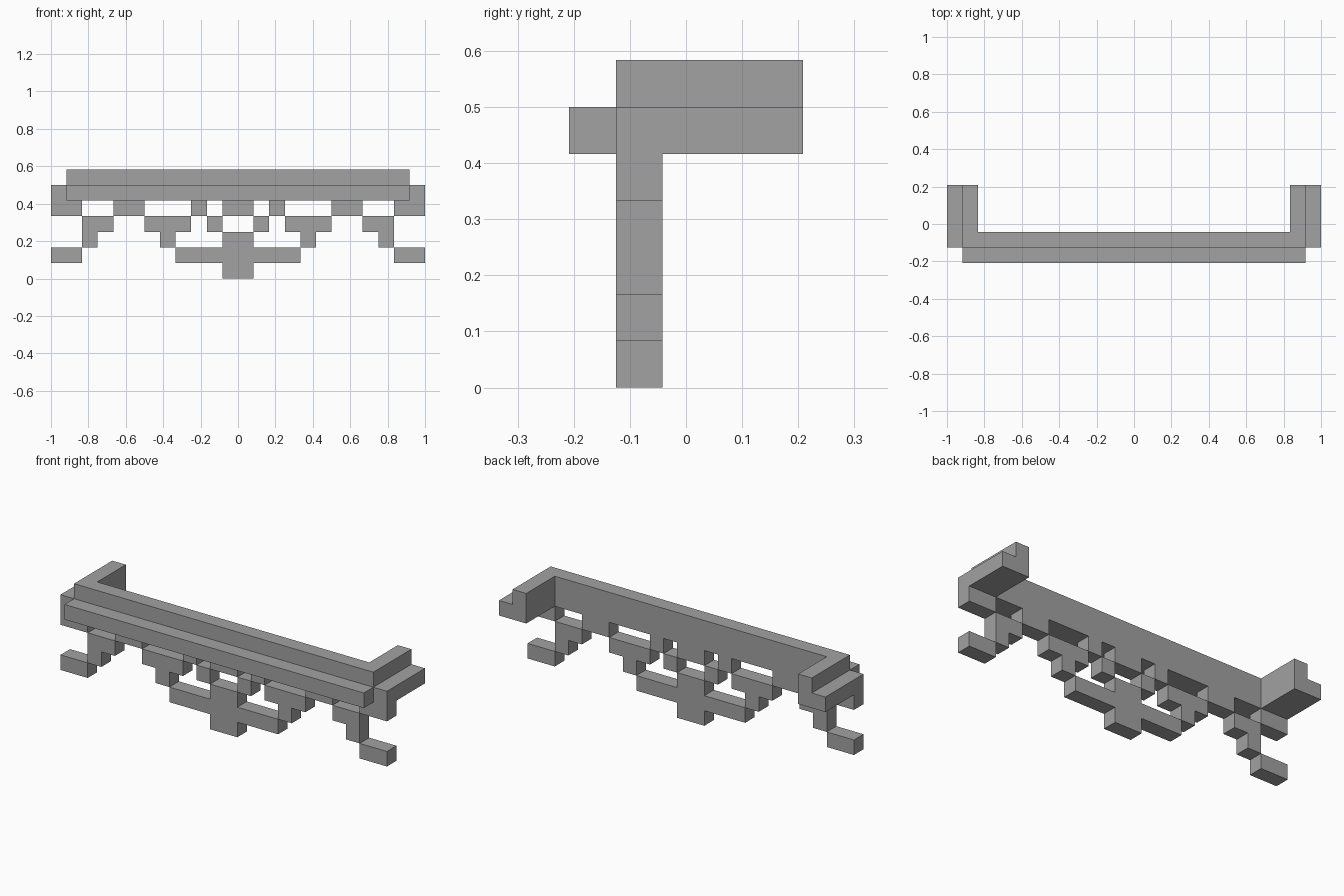
import bpy
import bmesh
from mathutils import Vector
from math import radians

if "Cube" in bpy.data.objects:
    bpy.data.objects.remove(bpy.data.objects["Cube"], do_unlink=True)

UNIT = 1 / 12                      # edge of one block
ORIGIN = Vector((0, -2.5, 0))      # grid corner, in blocks

grey = bpy.data.materials.new("stone_grey")
grey.use_nodes = True
colour = (0.36, 0.36, 0.36, 1)
grey.diffuse_color = colour
grey.node_tree.nodes["Principled BSDF"].inputs["Base Color"].default_value = colour


def box(x, y, z):
    """Grid cells of a block given on the left half, mirrored to the right."""
    cells = set()
    for i in range(*x):
        for j in range(*y):
            for k in range(*z):
                cells |= {(i, j, k), (-1 - i, j, k)}
    return cells


def row(z, *spans):
    """One level of the hanging trim, one block thick."""
    return set().union(*(box(s, (1, 2), (z, z + 1)) for s in spans))


parts = {
    # upright board with the two arms returning backwards
    "rail_board": box((0, 11), (1, 2), (5, 7)) | box((10, 11), (2, 5), (5, 7)),
    # lower step along the front and both outer sides
    "front_ledge": box((0, 11), (0, 1), (5, 6)),
    "side_ledges": box((11, 12), (1, 5), (5, 6)),
    # stepped openwork hanging below the board
    "hanging_trim": row(4, (0, 1), (2, 3), (6, 8), (10, 12))
    | row(3, (1, 2), (3, 6), (8, 10))
    | row(2, (0, 1), (4, 5), (9, 10))
    | row(1, (0, 4), (10, 12))
    | row(0, (0, 1)),
}
solid = set().union(*parts.values())


def build(name, cells):
    """Skin the cells, leaving out faces buried against any part."""
    bm = bmesh.new()
    for cell in cells:
        for axis in range(3):
            for side in (0, 1):
                near = list(cell)
                near[axis] += 2 * side - 1
                if tuple(near) in solid:
                    continue
                u, v = (axis + 1) % 3, (axis + 2) % 3
                loop = []
                for du, dv in ((0, 0), (1, 0), (1, 1), (0, 1)):
                    p = Vector(cell)
                    p[axis] += side
                    p[u] += du
                    p[v] += dv
                    loop.append(bm.verts.new((p + ORIGIN) * UNIT))
                bm.faces.new(loop if side else loop[::-1])
    bmesh.ops.remove_doubles(bm, verts=bm.verts, dist=UNIT / 100)
    bmesh.ops.dissolve_limit(bm, angle_limit=radians(1),
                             verts=bm.verts, edges=bm.edges)
    mesh = bpy.data.meshes.new(name)
    bm.to_mesh(mesh)
    bm.free()
    mesh.materials.append(grey)
    bpy.context.collection.objects.link(bpy.data.objects.new(name, mesh))


for part_name, part_cells in parts.items():
    build(part_name, part_cells)
